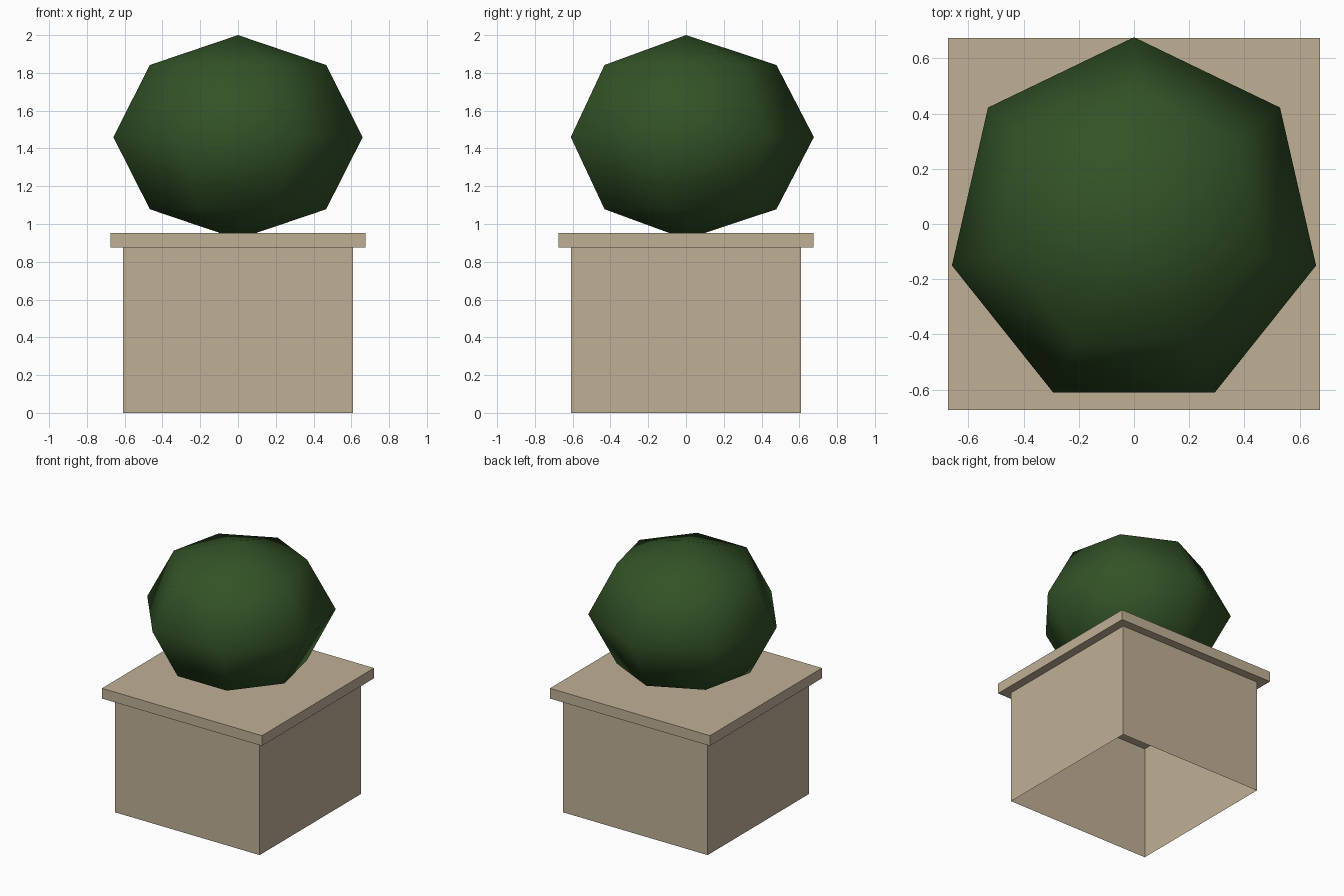
import bpy, bmesh, math

if "Cube" in bpy.data.objects:
    bpy.data.objects.remove(bpy.data.objects["Cube"])


def material(name, rgb):
    m = bpy.data.materials.new(name)
    m.diffuse_color = (*rgb, 1)
    m.use_nodes = True
    m.node_tree.nodes["Principled BSDF"].inputs["Base Color"].default_value = m.diffuse_color
    return m


def add_object(name, bm, mat, smooth=False):
    bmesh.ops.recalc_face_normals(bm, faces=bm.faces)
    for f in bm.faces:
        f.smooth = smooth
    me = bpy.data.meshes.new(name)
    bm.to_mesh(me)
    bm.free()
    me.materials.append(mat)
    ob = bpy.data.objects.new(name, me)
    bpy.context.collection.objects.link(ob)
    return ob


def block(half, z0, z1):
    bm = bmesh.new()
    bmesh.ops.create_cube(bm, size=1)
    for v in bm.verts:
        v.co = (v.co.x * 2 * half, v.co.y * 2 * half, z1 if v.co.z > 0 else z0)
    return bm


stone = material("tan_stone", (0.53, 0.435, 0.305))
leaf = material("dark_green", (0.032, 0.085, 0.02))

# planter walls: thin sheet box, open underneath
walls = block(0.61, 0.0, 0.875)
walls.normal_update()
caps = [f for f in walls.faces if abs(f.normal.z) > 0.9]
bmesh.ops.delete(walls, geom=caps, context='FACES_ONLY')
add_object("planter_walls", walls, stone)

# overhanging slab on top
add_object("planter_rim", block(0.675, 0.875, 0.953), stone)

# clipped bush: seven-sided, four-band squashed sphere with a corner at the back
SIDES, BANDS, R, H, CZ = 7, 4, 0.677, 0.54, 1.46
bm = bmesh.new()
top = bm.verts.new((0, 0, CZ + H))
bottom = bm.verts.new((0, 0, CZ - H))
rings = []
for j in range(1, BANDS):
    t = math.pi * j / BANDS
    ring = []
    for i in range(SIDES):
        a = math.pi / 2 + math.tau * i / SIDES
        ring.append(bm.verts.new((R * math.sin(t) * math.cos(a),
                                  R * math.sin(t) * math.sin(a),
                                  CZ + H * math.cos(t))))
    rings.append(ring)
for i in range(SIDES):
    k = (i + 1) % SIDES
    bm.faces.new((top, rings[0][i], rings[0][k]))
    bm.faces.new((bottom, rings[-1][k], rings[-1][i]))
    for a, b in zip(rings, rings[1:]):
        bm.faces.new((a[i], b[i], b[k], a[k]))
add_object("bush", bm, leaf, smooth=True)
